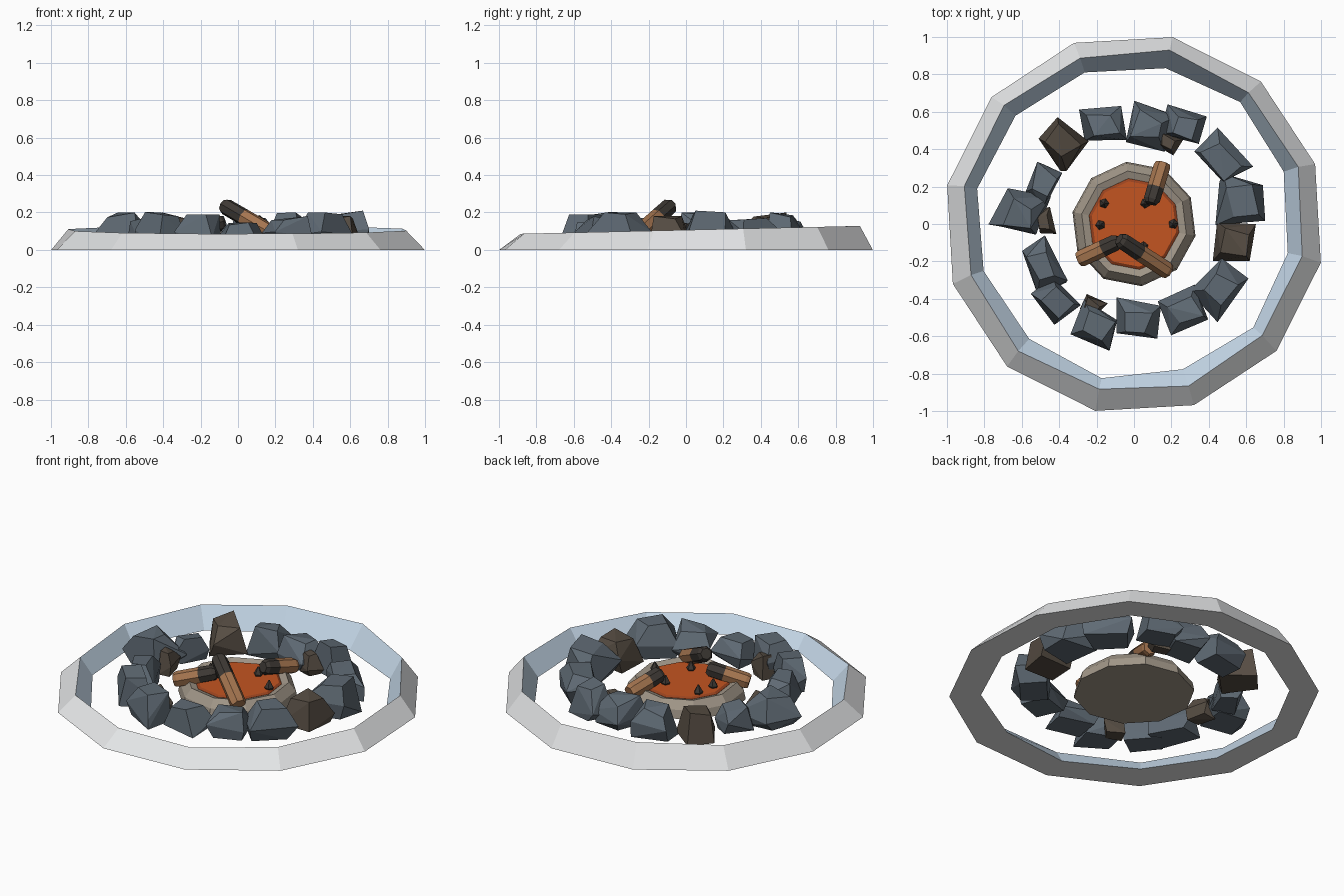
import bpy, bmesh, math, random
from mathutils import Vector

if "Cube" in bpy.data.objects:
    bpy.data.objects.remove(bpy.data.objects["Cube"])

random.seed(7)


def mat(name, rgb):
    m = bpy.data.materials.new(name)
    m.diffuse_color = (*rgb, 1)
    m.use_nodes = True
    m.node_tree.nodes["Principled BSDF"].inputs["Base Color"].default_value = m.diffuse_color
    return m


snow = mat("snow_white", (0.78, 0.79, 0.80))
ice = mat("ice_blue", (0.58, 0.71, 0.84))
slate = mat("slate_grey", (0.115, 0.145, 0.175))
brown = mat("brown_stone", (0.095, 0.075, 0.057))
clay = mat("pale_stone", (0.36, 0.31, 0.25))
ember = mat("ember_orange", (0.55, 0.09, 0.015))
ember_rim = mat("dark_ember", (0.32, 0.055, 0.013))
wood = mat("wood", (0.38, 0.18, 0.08))
char = mat("charred_wood", (0.048, 0.041, 0.035))


def finish(name, bm, mats):
    bmesh.ops.recalc_face_normals(bm, faces=bm.faces)
    me = bpy.data.meshes.new(name)
    bm.to_mesh(me)
    bm.free()
    for m in mats:
        me.materials.append(m)
    ob = bpy.data.objects.new(name, me)
    bpy.context.collection.objects.link(ob)
    return ob


def lathe(name, n, offset, profile, mats, band_mats, closed=False, shape=None):
    """Revolve (radius, z) points; each band between points gets its material."""
    bm = bmesh.new()
    rings = []
    for k, (r, z) in enumerate(profile):
        ring = []
        for i in range(n):
            a = math.radians(offset) + math.tau * i / n
            p = Vector((r * math.cos(a), r * math.sin(a), z))
            ring.append(bm.verts.new(shape(k, p) if shape else p))
        rings.append(ring)
    pairs = list(zip(rings, rings[1:] + rings[:1])) if closed else list(zip(rings, rings[1:]))
    for (lo, hi), m in zip(pairs, band_mats):
        for i in range(n):
            j = (i + 1) % n
            bm.faces.new((lo[i], lo[j], hi[j], hi[i])).material_index = m
    if not closed:
        bm.faces.new(rings[0]).material_index = band_mats[0]
        bm.faces.new(rings[-1]).material_index = band_mats[-1]
    return finish(name, bm, mats)


# Snow bank: triangular section, ridge rises towards the back
def bank(k, p):
    if k == 1:
        p.z += 0.023 * p.y
    if k:
        s = random.uniform(0.985, 1.015)
        p.x *= s
        p.y = p.y * s + 0.015
    return p


lathe("snow_bank", 12, 18.3, [(1.02, 0), (0.93, 0.107), (0.845, 0)],
      [snow, ice], [0, 1, 0], closed=True, shape=bank)

# Fire bowl and glowing bed
lathe("fire_bowl", 10, 25, [(0.335, 0), (0.325, 0.05), (0.285, 0.098), (0.245, 0.085)],
      [clay], [0, 0, 0])
lathe("ember_bed", 10, 25, [(0.247, 0.07), (0.245, 0.086), (0.23, 0.094)],
      [ember_rim, ember], [0, 0])
bed = bpy.data.objects["ember_bed"]
for f in bed.data.polygons:
    if f.normal.z > 0.95:
        f.material_index = 1


# Ring of chipped stones: x, y, tangential size, radial size, height, brown?
def stone(i, x, y, w, d, h, is_brown):
    bm = bmesh.new()
    a = math.atan2(y, x) + random.uniform(-0.25, 0.25)
    radial = Vector((math.cos(a), math.sin(a), 0))
    tang = Vector((-radial.y, radial.x, 0))
    j = lambda s: random.uniform(-s, s)
    pts = []
    for z, size in ((0.0, 0.8), (0.45, 1.0), (0.95, 0.55)):
        for u, v in ((-1, -1), (1, -1), (1, 1), (-1, 1)):
            if z == 0.45 and random.random() < 0.3:
                continue
            zz = max(0, z + (j(0.12) if z else random.uniform(0, 0.12))) * h
            pts.append(Vector((x, y, min(zz, h))) + tang * (u * size + j(0.2)) * w / 2
                       + radial * (v * size + j(0.2)) * d / 2)
    for p in pts:
        bm.verts.new(p)
    res = bmesh.ops.convex_hull(bm, input=bm.verts)
    junk = {g for g in res["geom_interior"] + res["geom_unused"]
            if isinstance(g, bmesh.types.BMVert)}
    bmesh.ops.delete(bm, geom=list(junk), context='VERTS')
    bmesh.ops.dissolve_limit(bm, angle_limit=math.radians(12), verts=bm.verts, edges=bm.edges)
    finish(f"stone_{i:02d}", bm, [brown if is_brown else slate])


stones = [
    (-0.17, 0.53, 0.25, 0.19, 0.18, 0), (-0.38, 0.44, 0.25, 0.24, 0.20, 1),
    (-0.49, 0.21, 0.22, 0.15, 0.16, 0), (-0.61, 0.05, 0.24, 0.25, 0.20, 0),
    (-0.48, 0.01, 0.15, 0.10, 0.14, 1), (-0.49, -0.23, 0.26, 0.19, 0.17, 0),
    (-0.41, -0.41, 0.24, 0.19, 0.21, 0), (-0.21, -0.55, 0.25, 0.20, 0.19, 0),
    (-0.23, -0.44, 0.12, 0.10, 0.15, 1), (0.02, -0.53, 0.25, 0.20, 0.16, 0),
    (0.27, -0.47, 0.24, 0.20, 0.18, 0), (0.45, -0.34, 0.24, 0.21, 0.20, 0),
    (0.54, -0.11, 0.22, 0.22, 0.18, 1), (0.58, 0.12, 0.25, 0.25, 0.21, 0),
    (0.47, 0.35, 0.30, 0.20, 0.17, 0), (0.28, 0.52, 0.26, 0.19, 0.20, 0),
    (0.08, 0.52, 0.23, 0.21, 0.18, 0), (0.18, 0.44, 0.12, 0.09, 0.14, 1),
]
for i, s in enumerate(stones):
    stone(i, *s)


# Logs: wooden outside the fire, charred at the inner end
def log(name, outer, inner, split, r=0.046):
    outer, inner = Vector(outer), Vector(inner)
    q = (inner - outer).to_track_quat('Z', 'Y')
    length = (inner - outer).length
    ob = lathe(name, 7, 15, [(r * 0.85, 0), (r, 0.02), (r, length * split),
                             (r * 0.98, length - 0.02), (r * 0.7, length)],
               [wood, char], [0, 0, 1, 1], shape=lambda k, p: outer + q @ p)
    return ob


log("log_back", (0.155, 0.325, 0.095), (0.09, 0.11, 0.15), 0.6)
log("log_left", (-0.295, -0.19, 0.085), (-0.08, -0.09, 0.15), 0.6)
log("log_front", (0.185, -0.255, 0.085), (-0.08, -0.08, 0.24), 0.58)

# Small coal spikes on the bed
for i, (x, y) in enumerate([(-0.16, 0.11), (-0.18, -0.005), (0.21, 0.0),
                            (0.06, 0.11), (0.05, -0.12)]):
    lathe(f"coal_{i}", 5, 40 * i, [(0.02, 0.088), (0.027, 0.103), (0.004, 0.145)], [char], [0, 0],
          shape=lambda k, p: p + Vector((x, y, 0)))
